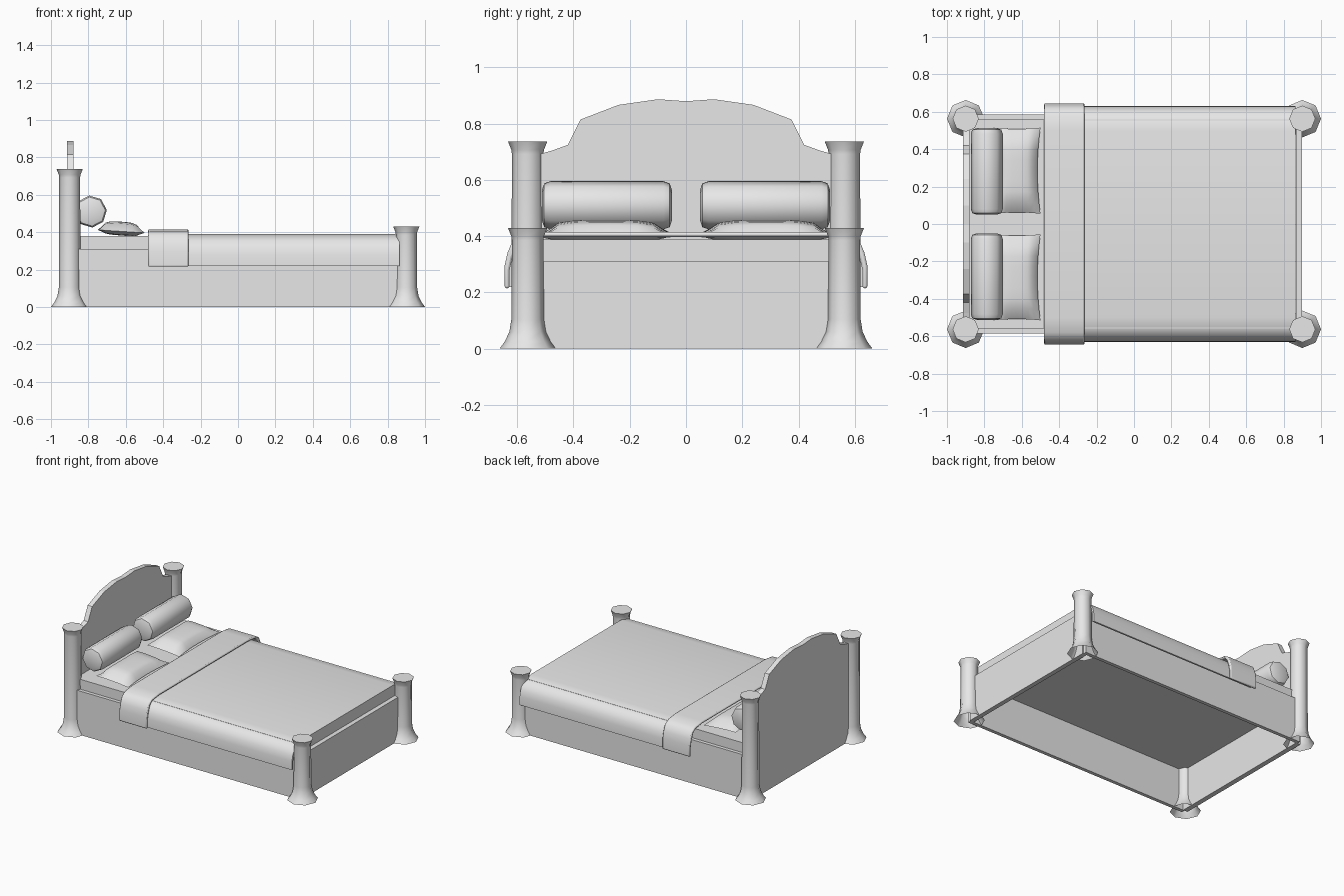
import bpy, bmesh, math

if "Cube" in bpy.data.objects:
    bpy.data.objects.remove(bpy.data.objects["Cube"])

mat = bpy.data.materials.new("light grey")
mat.diffuse_color = (0.8, 0.8, 0.8, 1)
mat.use_nodes = True
mat.node_tree.nodes["Principled BSDF"].inputs["Base Color"].default_value = mat.diffuse_color


def finish(name, bm, smooth=None, recalc=True):
    if recalc:
        bmesh.ops.recalc_face_normals(bm, faces=bm.faces)
    me = bpy.data.meshes.new(name)
    bm.to_mesh(me)
    bm.free()
    me.materials.append(mat)
    ob = bpy.data.objects.new(name, me)
    bpy.context.collection.objects.link(ob)
    if smooth:
        bpy.ops.object.select_all(action='DESELECT')
        ob.select_set(True)
        bpy.context.view_layer.objects.active = ob
        bpy.ops.object.shade_smooth_by_angle(angle=math.radians(smooth))
    return ob


def box(name, x0, x1, y0, y1, z0, z1):
    bm = bmesh.new()
    bmesh.ops.create_cube(bm, size=1)
    for v in bm.verts:
        v.co = (x0 + (v.co.x + .5) * (x1 - x0), y0 + (v.co.y + .5) * (y1 - y0),
                z0 + (v.co.z + .5) * (z1 - z0))
    return finish(name, bm)


def extrude_x(name, loop, x0, x1, smooth=None):
    """Extrude a closed (y, z) outline along x."""
    bm = bmesh.new()
    f = bm.faces.new([bm.verts.new((x0, y, z)) for y, z in loop])
    r = bmesh.ops.extrude_face_region(bm, geom=[f])
    for v in r["geom"]:
        if isinstance(v, bmesh.types.BMVert):
            v.co.x = x1
    return finish(name, bm, smooth)


def lathe(name, profile, n, place, caps=(True, True), smooth=40, turn=0):
    """Rings of (radius, height); place maps local u, v, h to a point."""
    bm = bmesh.new()
    rings = []
    for r, h in profile:
        ang = [2 * math.pi * i / n + turn for i in range(n)]
        rings.append([bm.verts.new(place(r * math.cos(a), r * math.sin(a), h)) for a in ang])
    for a, b in zip(rings, rings[1:]):
        for i in range(n):
            j = (i + 1) % n
            bm.faces.new((a[i], a[j], b[j], b[i]))
    if caps[0]:
        bm.faces.new(rings[0][::-1])
    if caps[1]:
        bm.faces.new(rings[-1])
    return finish(name, bm, smooth)


# Flared eight-sided posts, open underneath
for px, top, end in ((-.9, .737, "head"), (.9, .43, "foot")):
    for s in (-1, 1):
        prof = [(.1, 0), (.082, .025), (.065, .06), (.058, .105),
                (.056, top - .045), (.058, top - .03), (.07, top)]
        lathe(f"{end}_post", prof, 8,
              lambda u, v, h, px=px, s=s: (px + u, s * .563 + v, h), (False, True), 50)

# Rails around a hollow base
for s in (-1, 1):
    y = sorted((s * .56, s * .585))
    box("side_rail", -.89, .89, y[0], y[1], 0, .31)
box("foot_rail", .865, .897, -.56, .56, 0, .31)

# Curved headboard reaching the floor
half = [(.56, 0), (.56, .695), (.51, .695), (.475, .705), (.42, .725),
        (.375, .815), (.24, .867), (.1, .887)]
extrude_x("headboard", half + [(0, .88)] + [(-y, z) for y, z in half[::-1]], -.915, -.88)

# Mattress
box("mattress", -.88, .863, -.56, .56, .29, .38)


# Bed cover and its folded band, both draped over the sides
def drape(outer, t):
    inner = [(y - (t if i < len(outer) - 2 else 0), z - (t if i > 0 else 0))
             for i, (y, z) in enumerate(outer)]
    loop = outer + [(-y, z) for y, z in outer[::-1]]
    return loop + [(-y, z) for y, z in inner] + inner[::-1]


cover = [(.63, .22), (.629, .28), (.62, .32), (.6, .355), (.565, .378), (.5, .389)]
extrude_x("bed_cover", drape(cover, .012), -.45, .863, 50)
band = [(.645, .215), (.645, .295), (.635, .34), (.618, .382), (.58, .405), (.5, .415)]
ob = extrude_x("folded_band", drape(band, .017), -.48, -.265, 50)
bev = ob.modifiers.new("soft_edges", 'BEVEL')
bev.width, bev.segments, bev.limit_method = .007, 2, 'ANGLE'
bev.angle_limit = math.radians(60)


# Two bolsters and two pinched pillows
def pillow(s):
    n = 8
    bm = bmesh.new()
    grids = []
    for side in (1, -1):
        g = {}
        for i in range(n + 1):
            for j in range(n + 1):
                u, v = 2 * i / n - 1, 2 * j / n - 1
                puff = ((1 - u ** 4) * (1 - v ** 4)) ** .6
                x = -.625 + .125 * u * (1 - .13 * (1 - v * v))
                y = s * (.285 + .23 * v * (1 - .03 * (1 - u * u)))
                z = .404 - .008 * u + (side * (.052 if side > 0 else .022)) * puff
                g[i, j] = bm.verts.new((x, y, z))
        for i in range(n):
            for j in range(n):
                bm.faces.new((g[i, j], g[i + 1, j], g[i + 1, j + 1], g[i, j + 1]))
    bmesh.ops.remove_doubles(bm, verts=bm.verts, dist=.0005)
    finish("pillow", bm, 50)


for s in (-1, 1):
    lathe("bolster", [(.055, .05), (.078, .058), (.086, .08), (.086, .482), (.078, .504), (.055, .512)],
          8, lambda u, v, h, s=s: (-.787 + u, s * h, .51 + v), smooth=50, turn=.1)
    pillow(s)
